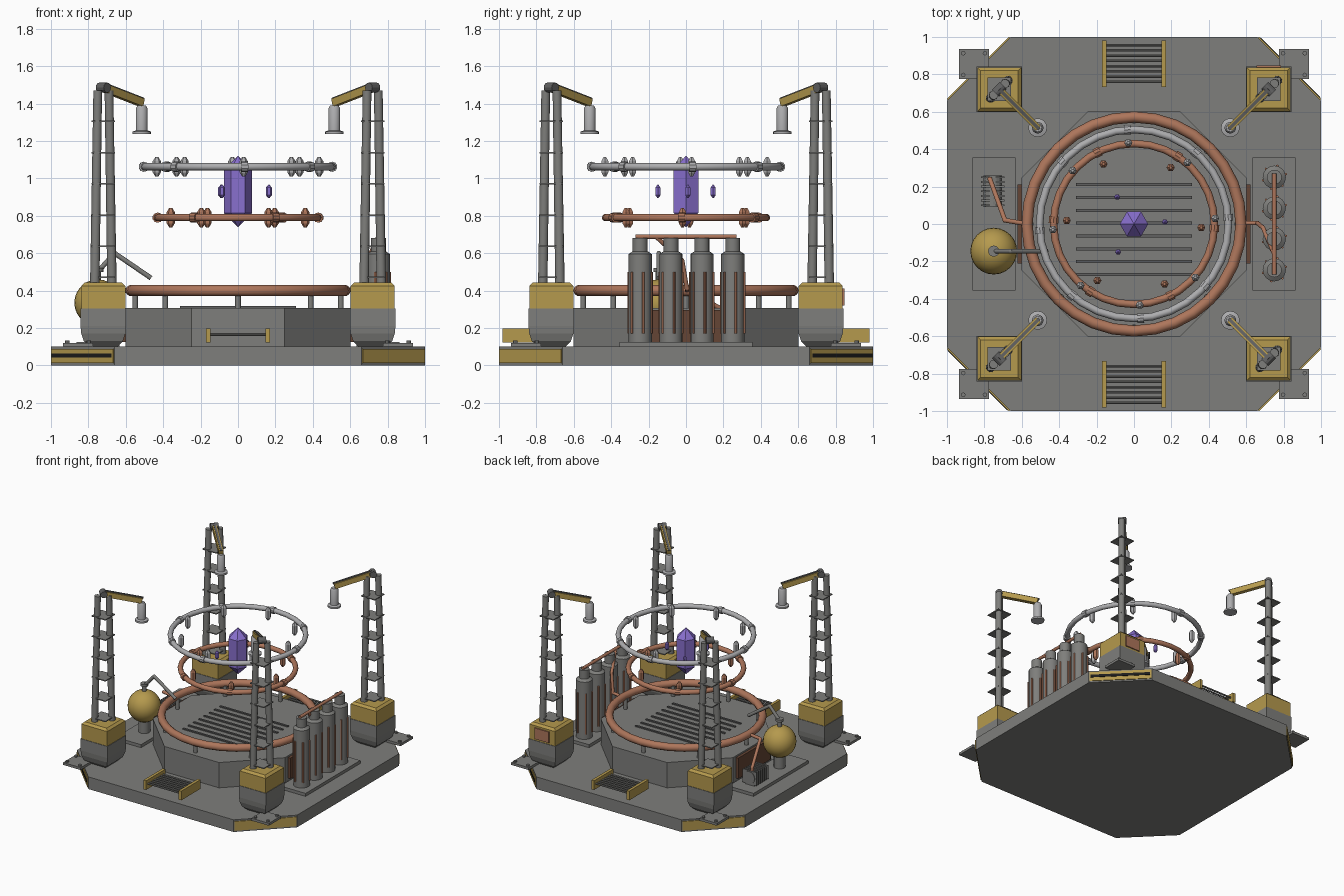
import bpy, bmesh, math
from mathutils import Vector, Matrix

if "Cube" in bpy.data.objects:
    bpy.data.objects.remove(bpy.data.objects["Cube"])

def mat(name, r, g, b):
    m = bpy.data.materials.new(name)
    m.diffuse_color = (r, g, b, 1)
    m.use_nodes = True
    m.node_tree.nodes["Principled BSDF"].inputs["Base Color"].default_value = m.diffuse_color
    return m

GRAY = mat("steel gray", 0.21, 0.21, 0.20)
SILVER = mat("light silver", 0.42, 0.42, 0.43)
YELLOW = mat("dull yellow", 0.46, 0.32, 0.075)
COPPER = mat("copper", 0.42, 0.18, 0.105)
PURPLE = mat("crystal purple", 0.25, 0.16, 0.62)
BROWN = mat("dark brown", 0.13, 0.06, 0.035)
BLACK = mat("black", 0.012, 0.012, 0.012)
DARK = mat("dark slats", 0.12, 0.12, 0.12)
CORNERS = [(sx, sy) for sx in (-1, 1) for sy in (-1, 1)]

def finish(name, bm, m, smooth=False):
    bmesh.ops.recalc_face_normals(bm, faces=bm.faces)
    me = bpy.data.meshes.new(name)
    bm.to_mesh(me)
    bm.free()
    me.materials.append(m)
    ob = bpy.data.objects.new(name, me)
    bpy.context.collection.objects.link(ob)
    if smooth:
        bpy.ops.object.select_all(action='DESELECT')
        ob.select_set(True)
        bpy.context.view_layer.objects.active = ob
        bpy.ops.object.shade_smooth_by_angle(angle=math.radians(40))
    return ob

def add_box(bm, c, s, rot=0.0):
    M = Matrix.Translation(c) @ Matrix.Rotation(rot, 4, 'Z') @ Matrix.Diagonal((*s, 1))
    bmesh.ops.create_cube(bm, size=1, matrix=M)

def add_rod(bm, a, b, r1, r2=None, n=12):
    a, b = Vector(a), Vector(b)
    d = b - a
    M = Matrix.Translation((a + b) / 2) @ d.to_track_quat('Z', 'Y').to_matrix().to_4x4()
    bmesh.ops.create_cone(bm, cap_ends=True, segments=n, radius1=r1,
                          radius2=r1 if r2 is None else r2, depth=d.length, matrix=M)

def add_lathe(bm, c, prof, n, start=0.0):
    """Stack of n-sided sections, prof = [(radius, z), ...], capped."""
    rows = [[bm.verts.new((c[0] + r * math.cos(start + 2 * math.pi * i / n),
                           c[1] + r * math.sin(start + 2 * math.pi * i / n), c[2] + z))
             for i in range(n)] for r, z in prof]
    for lo, hi in zip(rows, rows[1:]):
        for i in range(n):
            bm.faces.new((lo[i], lo[(i + 1) % n], hi[(i + 1) % n], hi[i]))
    bm.faces.new(rows[0][::-1])
    bm.faces.new(rows[-1])

def add_torus(bm, R, r, z, n=32, k=10):
    rows = [[bm.verts.new(((R + r * math.cos(v)) * math.cos(u), (R + r * math.cos(v)) * math.sin(u),
                           z + r * math.sin(v))) for v in [2 * math.pi * j / k for j in range(k)]]
            for u in [2 * math.pi * i / n for i in range(n)]]
    for i in range(n):
        for j in range(k):
            bm.faces.new((rows[i][j], rows[(i + 1) % n][j],
                          rows[(i + 1) % n][(j + 1) % k], rows[i][(j + 1) % k]))

def pipe(name, pts, r, m):
    bm = bmesh.new()
    for a, b in zip(pts, pts[1:]):
        add_rod(bm, a, b, r, n=10)
    for p in pts[1:-1]:
        bmesh.ops.create_icosphere(bm, subdivisions=2, radius=r, matrix=Matrix.Translation(p))
    finish(name, bm, m, True)

# Base plate with cut corners
bm = bmesh.new()
outline = []
for q in range(4):
    for x, y in ((1, -0.66), (1, 0.66)):
        outline.append(Matrix.Rotation(q * math.pi / 2, 3, 'Z') @ Vector((x, y, 0)))
bot = [bm.verts.new(p) for p in outline]
face = bm.faces.new(bot)
ext = bmesh.ops.extrude_face_region(bm, geom=[face])
bmesh.ops.translate(bm, vec=(0, 0, 0.1), verts=[v for v in ext['geom'] if isinstance(v, bmesh.types.BMVert)])
finish("base_plate", bm, GRAY)

# Yellow corner plates, two of them with a dark band
trim, band = bmesh.new(), bmesh.new()
for sx, sy in CORNERS:
    rot = math.atan2(sy, sx)
    add_box(trim, (sx * 0.83, sy * 0.83, 0.05), (0.012, 0.47, 0.076), rot)
    if sx == sy:
        add_box(band, (sx * 0.8325, sy * 0.8325, 0.053), (0.012, 0.45, 0.022), rot)
finish("corner_trim", trim, YELLOW)
finish("corner_band", band, BLACK)

# Octagonal platform and floor slats
bm = bmesh.new()
add_lathe(bm, (0, 0, 0.1), [(0.65, 0), (0.65, 0.208)], 8, math.pi / 8)
finish("platform", bm, GRAY)
bm = bmesh.new()
for i in range(8):
    add_box(bm, (0, 0.21 - i * 0.0686, 0.311), (0.62, 0.016, 0.012))
finish("floor_slats", bm, DARK)
bm = bmesh.new()
for s in (-1, 1):
    add_box(bm, (s * 0.608, 0, 0.21), (0.03, 0.42, 0.17))
finish("platform_side_panel", bm, BROWN)

# Guard ring on posts
bm = bmesh.new()
add_torus(bm, 0.572, 0.03, 0.4)
finish("guard_ring", bm, COPPER, True)
bm = bmesh.new()
for i in range(8):
    a = i * math.pi / 4
    add_rod(bm, (0.55 * math.cos(a), 0.55 * math.sin(a), 0.3), (0.55 * math.cos(a), 0.55 * math.sin(a), 0.39), 0.015)
finish("guard_posts", bm, GRAY, True)

# Floating rings with clamps and inner nodes
def floating_ring(name, R, z, count, start, m):
    ring, parts = bmesh.new(), bmesh.new()
    add_torus(ring, R, 0.02, z)
    for i in range(count):
        a = start + 2 * math.pi * i / count
        d, t = Vector((math.cos(a), math.sin(a), 0)), Vector((-math.sin(a), math.cos(a), 0))
        p = d * R + Vector((0, 0, z))
        add_rod(parts, p - t * 0.018, p + t * 0.018, 0.027, n=10)
        q = d * (R - 0.07) + Vector((0, 0, z))
        add_lathe(parts, q, [(0.008, -0.052), (0.022, -0.03), (0.022, 0.03), (0.008, 0.052)], 6)
    finish(name, ring, m, True)
    finish(name + "_nodes", parts, m)

floating_ring("upper_ring", 0.505, 1.062, 8, math.radians(4), SILVER)
floating_ring("lower_ring", 0.43, 0.79, 6, math.radians(-3), COPPER)

# Crystals
bm = bmesh.new()
add_lathe(bm, (0, 0, 0), [(0.002, 0.74), (0.076, 0.815), (0.076, 1.045), (0.002, 1.12)], 6)
for x, y in ((-0.09, 0.145), (0.165, 0.01), (-0.085, -0.15)):
    add_lathe(bm, (x, y, 0.93), [(0.003, -0.036), (0.016, -0.02), (0.016, 0.02), (0.003, 0.036)], 6)
finish("crystals", bm, PURPLE)

# Corner towers
foot, cap, mast, arm, joint, lamp, plate = [bmesh.new() for _ in range(7)]
R2 = math.sqrt(2)
for sx, sy in CORNERS:
    cx, cy = sx * 0.72, sy * 0.72
    add_lathe(foot, (cx, cy, 0), [(0.075 * R2, 0.1), (0.105 * R2, 0.13), (0.118 * R2, 0.17),
                                  (0.122 * R2, 0.21), (0.122 * R2, 0.305)], 4, math.pi / 4)
    add_lathe(cap, (cx, cy, 0), [(0.118 * R2, 0.3), (0.118 * R2, 0.425), (0.1 * R2, 0.442)], 4, math.pi / 4)
    # twin legs with square spreader plates
    for s in (-1, 1):
        add_rod(mast, (cx + s * 0.046, cy + s * 0.046, 0.43), (cx + s * 0.03, cy + s * 0.03, 1.47), 0.026, 0.024)
    for i in range(6):
        add_box(mast, (cx, cy, 0.47 + i * 0.167), (0.125, 0.125, 0.008))
    # sloping jib
    a, b = Vector((sx * 0.72, sy * 0.72, 1.485)), Vector((sx * 0.515, sy * 0.515, 1.405))
    d = b - a
    M = Matrix.Translation((a + b) / 2) @ d.to_track_quat('X', 'Z').to_matrix().to_4x4()
    bmesh.ops.create_cube(arm, size=1, matrix=M @ Matrix.Diagonal((d.length, 0.036, 0.042, 1)))
    bmesh.ops.create_cube(joint, size=1, matrix=M @ Matrix.Translation((0, 0, 0.022)) @ Matrix.Diagonal((d.length * 1.04, 0.016, 0.012, 1)))
    side = Vector((-sy, sx, 0)) / R2
    add_rod(joint, a - side * 0.03, a + side * 0.03, 0.027)
    # hanging lamp
    add_lathe(lamp, (sx * 0.515, sy * 0.515, 0), [(0.05, 1.236), (0.05, 1.25), (0.031, 1.256),
                                                  (0.031, 1.375), (0.022, 1.39)], 16)
    # bolted foot plate
    add_box(plate, (sx * 0.855, sy * 0.855, 0.11), (0.16, 0.16, 0.02))
    for u in (-1, 1):
        for v in (-1, 1):
            px, py = sx * 0.855 + u * 0.058, sy * 0.855 + v * 0.058
            add_rod(plate, (px, py, 0.115), (px, py, 0.133), 0.012, n=8)
finish("tower_foot", foot, GRAY)
finish("tower_cap", cap, YELLOW)
finish("tower_mast", mast, GRAY, True)
finish("tower_arm", arm, YELLOW)
finish("arm_joint", joint, DARK)
finish("tower_lamp", lamp, SILVER, True)
finish("foot_plate", plate, GRAY)
bm = bmesh.new()
add_box(bm, (0.72, 0.842, 0.365), (0.13, 0.01, 0.09))
finish("access_panel", bm, COPPER)

# Step rails front and back
rail, rung = bmesh.new(), bmesh.new()
for s in (-1, 1):
    for x in (-0.16, 0.16):
        add_box(rail, (x, s * 0.857, 0.16), (0.024, 0.25, 0.075))
    for i in range(8):
        y = s * (0.76 + i * 0.028)
        add_rod(rung, (-0.16, y, 0.165), (0.16, y, 0.165), 0.007, n=8)
finish("step_rails", rail, YELLOW)
finish("step_rungs", rung, GRAY)

# Side machine plates
bm = bmesh.new()
for s in (-1, 1):
    add_box(bm, (s * 0.748, 0, 0.112), (0.23, 0.71, 0.026))
finish("machine_plate", bm, GRAY)

# Canister bank
can, rods = bmesh.new(), bmesh.new()
for i in range(4):
    y = -0.245 + i * 0.165
    add_lathe(can, (0.75, y, 0), [(0.062, 0.12), (0.062, 0.595), (0.04, 0.61), (0.04, 0.68)], 16)
    for k in range(6):
        a = math.radians(15 + 60 * k)
        px, py = 0.75 + 0.063 * math.cos(a), y + 0.063 * math.sin(a)
        add_rod(rods, (px, py, 0.17), (px, py, 0.5), 0.007, n=6)
finish("canisters", can, GRAY, True)
finish("canister_rods", rods, COPPER)
pipe("canister_manifold", [(0.75, -0.27, 0.688), (0.75, 0.27, 0.688)], 0.012, COPPER)
pipe("canister_feed", [(0.75, -0.16, 0.688), (0.69, -0.02, 0.56), (0.66, 0.005, 0.41), (0.57, 0.005, 0.4)], 0.012, COPPER)

# Spherical tank with valve and outlet
bm = bmesh.new()
bmesh.ops.create_uvsphere(bm, u_segments=24, v_segments=14, radius=0.125, matrix=Matrix.Translation((-0.75, -0.145, 0.335)))
finish("tank", bm, YELLOW, True)
bm = bmesh.new()
add_rod(bm, (-0.75, -0.145, 0.12), (-0.75, -0.145, 0.23), 0.045)
add_rod(bm, (-0.75, -0.145, 0.45), (-0.75, -0.145, 0.5), 0.018)
add_rod(bm, (-0.75, -0.145, 0.5), (-0.75, -0.145, 0.52), 0.03)
finish("tank_stand_and_valve", bm, GRAY, True)
pipe("tank_outlet", [(-0.75, -0.145, 0.5), (-0.66, -0.145, 0.6), (-0.465, -0.145, 0.467)], 0.013, GRAY)

# Finned pump and its copper line
bm = bmesh.new()
add_rod(bm, (-0.755, 0.09, 0.19), (-0.755, 0.26, 0.19), 0.05, n=16)
add_box(bm, (-0.755, 0.175, 0.14), (0.08, 0.15, 0.04))
for i in range(7):
    add_box(bm, (-0.755, 0.1 + i * 0.025, 0.19), (0.125, 0.01, 0.11))
finish("pump", bm, GRAY)
pipe("pump_line", [(-0.77, 0.24, 0.22), (-0.77, 0.24, 0.27), (-0.69, 0.02, 0.4), (-0.57, 0.0, 0.4)], 0.013, COPPER)
